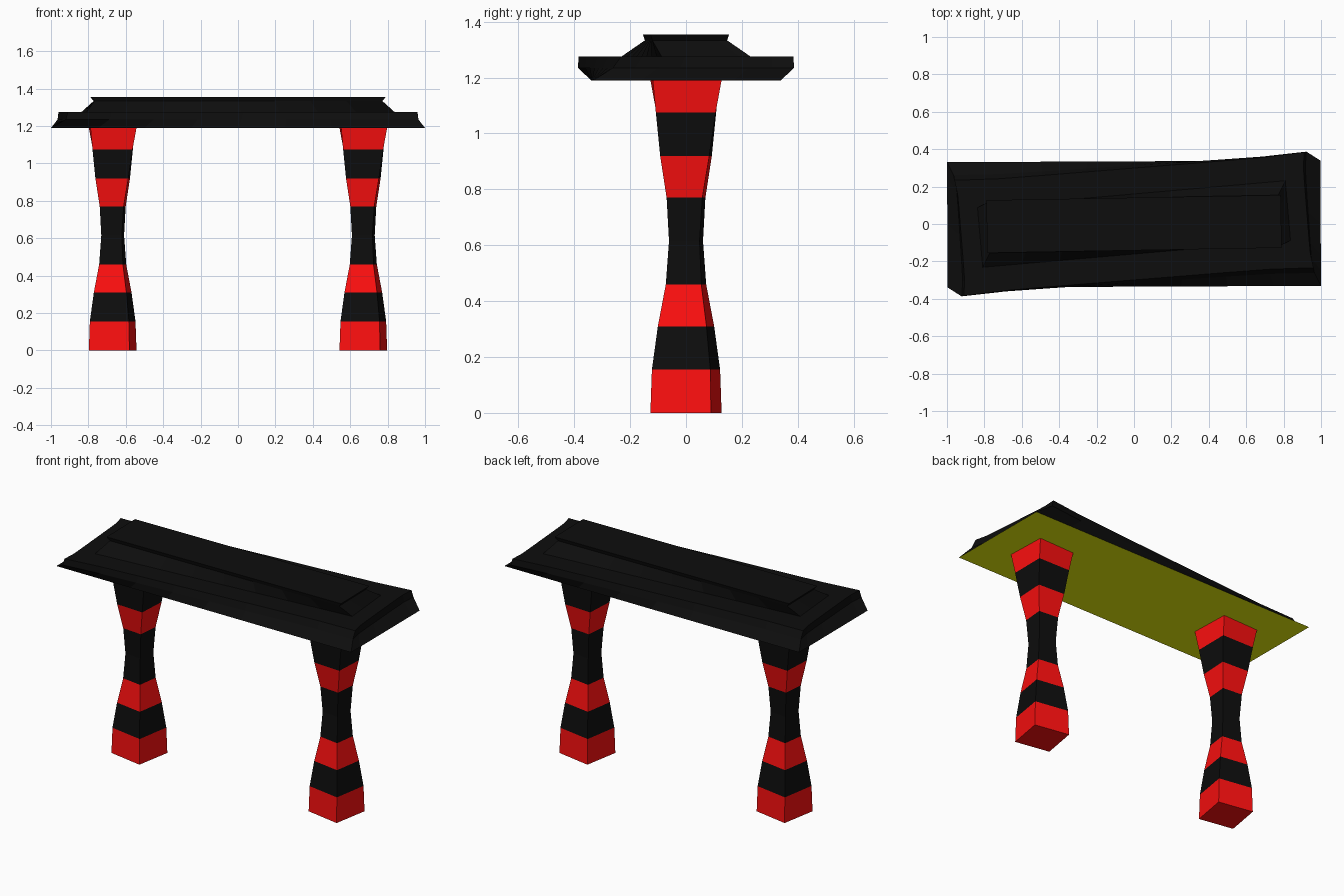
import bpy, bmesh
from math import cos, sin, radians

if "Cube" in bpy.data.objects:
    bpy.data.objects.remove(bpy.data.objects["Cube"])


def material(name, rgb):
    m = bpy.data.materials.new(name)
    m.diffuse_color = (*rgb, 1)
    m.use_nodes = True
    m.node_tree.nodes["Principled BSDF"].inputs["Base Color"].default_value = m.diffuse_color
    return m


RED = material("red", (1.0, 0.005, 0.005))
BLACK = material("black", (0.004, 0.004, 0.004))
YELLOW = material("yellow", (0.86, 0.91, 0.003))


def outline(z, a, b, deg, sag, n):
    """Rectangle turned about z; sag pulls the sides in between the corners."""
    c, s = cos(radians(deg)), sin(radians(deg))
    pts = []
    for i in range(4):
        for k in range(n):
            t = -1 + 2 * k / n
            d = sag * (1 - t ** 8)
            x, y = [(t * a, -b + d), (a - d, t * b),
                    (-t * a, b - d), (-a + d, -t * b)][i]
            pts.append((x * c - y * s, x * s + y * c, z))
    return pts


def twisted_loft(name, rings, mats, band_mats, bottom_mat, top_mat, n=1):
    """Skin a stack of rings (z, half_x, half_y, degrees, sag)."""
    bm = bmesh.new()
    loops = [[bm.verts.new(p) for p in outline(*r, n)] for r in rings]
    for lo, hi, mi in zip(loops, loops[1:], band_mats):
        for i in range(len(lo)):
            j = (i + 1) % len(lo)
            bm.faces.new((lo[i], lo[j], hi[j], hi[i])).material_index = mi
    bm.faces.new(loops[0][::-1]).material_index = bottom_mat
    bm.faces.new(loops[-1]).material_index = top_mat
    me = bpy.data.meshes.new(name)
    bm.to_mesh(me)
    bm.free()
    for m in mats:
        me.materials.append(m)
    ob = bpy.data.objects.new(name, me)
    bpy.context.collection.objects.link(ob)
    return ob


# Striped, waisted legs: (height, half width, twist)
leg_profile = [(0, .110, -10), (.155, .106, -9.5), (.31, .088, -9),
               (.46, .064, -8), (.615, .055, -6.5), (.77, .064, -5),
               (.92, .088, -3), (1.075, .107, -.5), (1.19, .123, 2)]
leg_rings = [(z, w, w, t, 0) for z, w, t in leg_profile]
left_leg = twisted_loft("left_leg", leg_rings, [RED, BLACK],
                        [0, 1, 0, 1, 1, 0, 1, 0], 0, 0)
left_leg.location.x = -.67
right_leg = left_leg.copy()
right_leg.name = "right_leg"
right_leg.location.x = .67
bpy.context.collection.objects.link(right_leg)

# Roof: flared rim with gently hollow sides, flat deck, raised cap, yellow underside
roof_rings = [(1.19, .998, .335, .25, 0), (1.235, .945, .325, 3.8, .012),
              (1.275, .938, .310, 4.6, .012), (1.275, .826, .160, 5, 0),
              (1.333, .770, .134, 1, 0), (1.355, .787, .141, 1, 0)]
twisted_loft("roof", roof_rings, [BLACK, YELLOW], [0] * 5, 1, 0, n=8)
